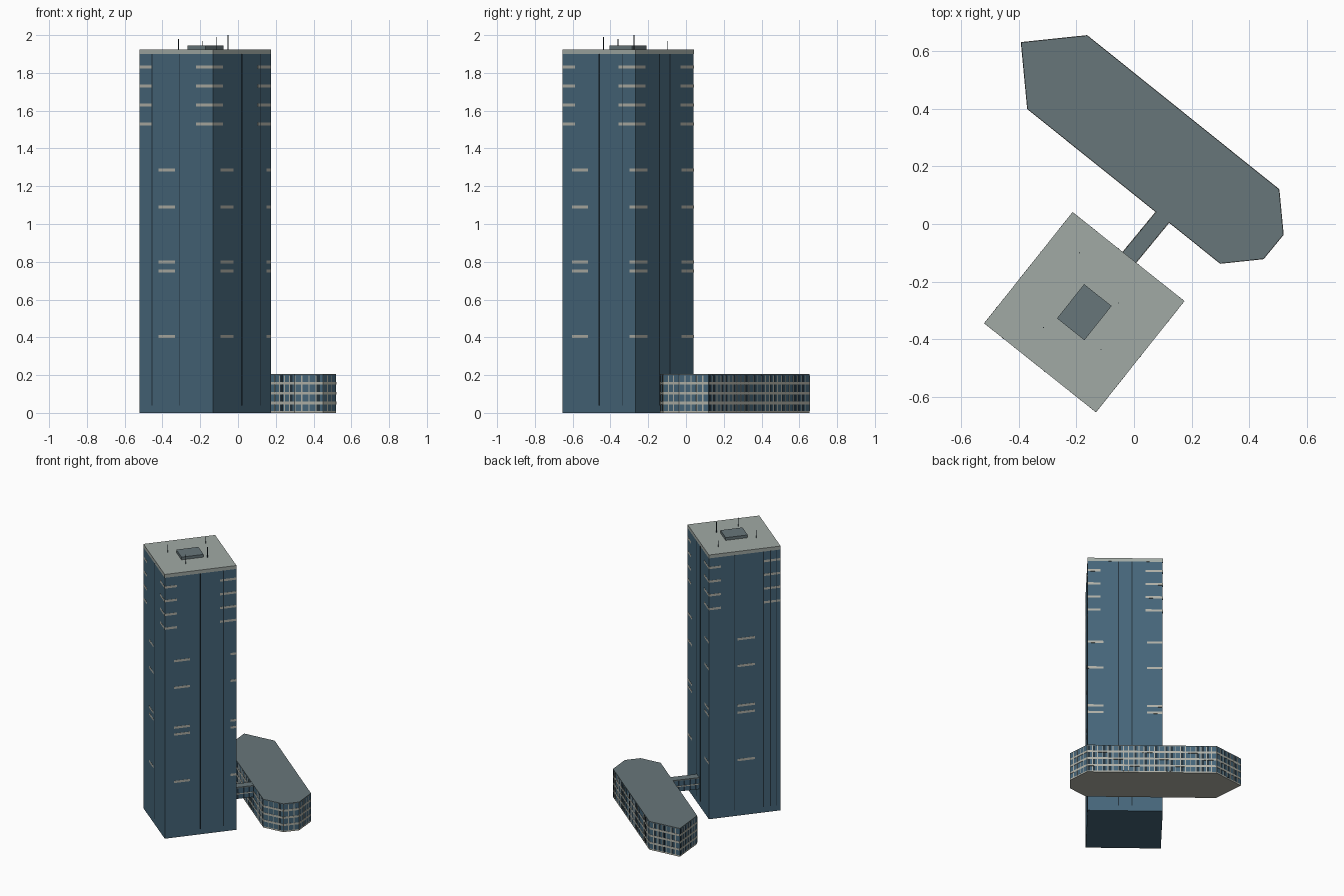
import bpy, bmesh, math, random
from mathutils import Vector, Matrix

random.seed(4)
cube = bpy.data.objects.get("Cube")
if cube:
    bpy.data.objects.remove(cube)


def material(name, rgb):
    m = bpy.data.materials.new(name)
    m.use_nodes = True
    m.diffuse_color = (*rgb, 1)
    m.node_tree.nodes["Principled BSDF"].inputs["Base Color"].default_value = (*rgb, 1)
    return m


GLASS = material("blue glass", (0.061, 0.132, 0.192))
DARK = material("dark glass", (0.017, 0.033, 0.048))
LIGHT = material("pale concrete", (0.43, 0.435, 0.385))
ROOF = material("pale roof", (0.355, 0.40, 0.375))
GREY = material("slate roof", (0.137, 0.182, 0.195))


def finish(name, bm, mat):
    bmesh.ops.recalc_face_normals(bm, faces=bm.faces[:])
    mesh = bpy.data.meshes.new(name)
    bm.to_mesh(mesh)
    bm.free()
    mesh.materials.append(mat)
    ob = bpy.data.objects.new(name, mesh)
    bpy.context.collection.objects.link(ob)
    return ob


def prism(name, outline, z0, z1, mat):
    """Upright block over a flat outline."""
    bm = bmesh.new()
    base = bm.faces.new([bm.verts.new((x, y, z0)) for x, y in outline])
    top = bmesh.ops.extrude_face_region(bm, geom=[base])["geom"]
    verts = [g for g in top if isinstance(g, bmesh.types.BMVert)]
    bmesh.ops.translate(bm, verts=verts, vec=(0, 0, z1 - z0))
    return finish(name, bm, mat)


def plates(name, panels, depth, mat):
    """Thin boxes lying on walls; a panel is (start, end, from, to, z0, z1)."""
    bm = bmesh.new()
    for a, b, s0, s1, z0, z1 in panels:
        a, b = Vector(a), Vector(b)
        mid = a.lerp(b, (s0 + s1) / 2)
        run = b - a
        place = (Matrix.Translation((mid.x, mid.y, (z0 + z1) / 2))
                 @ Matrix.Rotation(math.atan2(run.y, run.x), 4, 'Z')
                 @ Matrix.Diagonal((run.length * (s1 - s0), depth * 2, z1 - z0, 1)))
        bmesh.ops.create_cube(bm, size=1, matrix=place)
    return finish(name, bm, mat)


# Tower frame: centre and turned axes
CENTRE = Vector((-0.1728, -0.3065))
TURN = math.radians(-38.5)
U = Vector((math.cos(TURN), math.sin(TURN)))
V = Vector((-U.y, U.x))


def rect(hu, hv):
    return [CENTRE + U * hu * i + V * hv * j
            for i, j in ((-1, -1), (1, -1), (1, 1), (-1, 1))]


# Tower shaft, roof cap and plant room
corners = rect(0.248, 0.2465)
prism("tower_shaft", corners, 0, 1.9, GLASS)
prism("tower_roof_cap", rect(0.2485, 0.247), 1.9, 1.925, ROOF)
prism("roof_plant_room", rect(0.061, 0.076), 1.925, 1.945, GREY)

# Vertical seams and lit floor strips, counterclockwise from the front left wall
seams = [(0.17, 0.54), (0.5, 0.82), (0.41, 0.59), (0.36, 0.76, 0.86, 0.94)]
low_lit = [[(0.26, 0.48)], [(0.13, 0.35), (0.92, 1)], [(0, 0.21), (0.79, 1)], [(0.40, 0.64)]]
dark, lit = [], []
for i in range(4):
    a, b = corners[i], corners[(i + 1) % 4]
    dark += [(a, b, s - 0.005, s + 0.005, 0.04, 1.9) for s in seams[i]]
    for z in (1.53, 1.63, 1.73, 1.83):
        lit += [(a, b, s, t, z - 0.008, z + 0.008) for s, t in ((0, 0.17), (0.77, 1))]
    for z in (0.405, 0.75, 0.80, 1.09, 1.285):
        lit += [(a, b, s, t, z - 0.008, z + 0.008) for s, t in low_lit[i]]
plates("tower_seams", dark, 0.0012, DARK)
plates("tower_lit_strips", lit, 0.0007, LIGHT)

# Roof masts
for n, (x, y, top) in enumerate([(-0.19, -0.10, 1.97), (-0.053, -0.275, 2.0),
                                 (-0.315, -0.36, 1.98), (-0.115, -0.437, 1.99)]):
    bm = bmesh.new()
    bmesh.ops.create_cone(bm, cap_ends=True, segments=6, radius1=0.0019, radius2=0.0019,
                          depth=top - 1.92,
                          matrix=Matrix.Translation((x, y, (top + 1.92) / 2)))
    finish(f"roof_mast_{n + 1}", bm, DARK)

# Low annex: base, glass storeys and roof
annex = [(-0.392, 0.631), (-0.37, 0.40), (0.30, -0.137), (0.45, -0.121),
         (0.519, -0.037), (0.504, 0.12), (-0.163, 0.655)]
prism("annex_base", annex, 0, 0.01, LIGHT)
prism("annex_storeys", annex, 0.01, 0.2, GLASS)
prism("annex_roof", annex, 0.2, 0.206, GREY)

# Annex window grid: dark panes, mullions and floor bands
panes, mullions, bands = [], [], []
for i, a in enumerate(annex):
    b = annex[(i + 1) % len(annex)]
    length = (Vector(b) - Vector(a)).length
    count = max(3, round(length / 0.034))
    half = 0.003 / length
    for k in range(count):
        s = k / count
        mullions.append((a, b, max(s - half, 0), s + half, 0.01, 0.198))
        if random.random() < 0.4:
            panes.append((a, b, s, s + 0.55 / count, 0.01, 0.2))
    bands += [(a, b, 0, 1, z - 0.007, z + 0.007) for z in (0.052, 0.104, 0.156)]
plates("annex_dark_panes", panes, 0.0006, DARK)
plates("annex_mullions", mullions, 0.001, LIGHT)
plates("annex_floor_bands", bands, 0.0014, LIGHT)

# Link bridge between tower and annex
bridge = [(-0.045, -0.106), (0.0, -0.142), (0.125, 0.01), (0.08, 0.046)]
prism("bridge_body", bridge, 0.12, 0.196, GLASS)
prism("bridge_roof", bridge, 0.196, 0.204, GREY)
ribs, rails = [], []
for a, b in ((bridge[1], bridge[2]), (bridge[3], bridge[0])):
    ribs += [(a, b, s, s + 0.05, 0.12, 0.196) for s in (0.2, 0.4, 0.6, 0.8)]
    rails.append((a, b, 0, 1, 0.153, 0.160))
plates("bridge_ribs", ribs, 0.001, DARK)
plates("bridge_rails", rails, 0.002, LIGHT)
